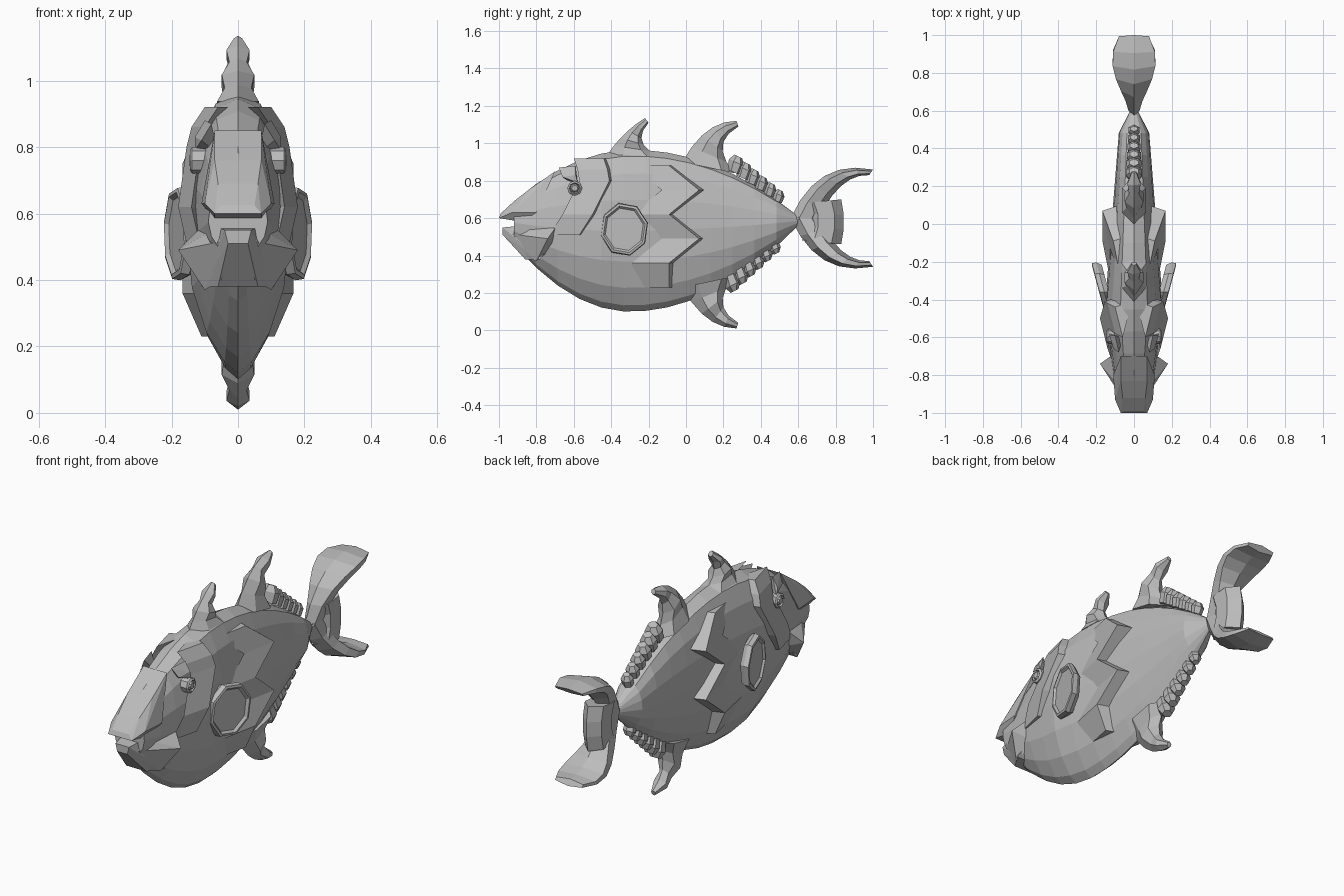
import bpy
import bmesh
from math import cos, sin, pi, radians
from mathutils import Vector

cube = bpy.data.objects.get("Cube")
if cube:
    bpy.data.objects.remove(cube)

grey = bpy.data.materials.new("plain grey")
grey.use_nodes = True
grey.diffuse_color = (.5, .5, .5, 1)
grey.node_tree.nodes["Principled BSDF"].inputs["Base Color"].default_value = grey.diffuse_color


def finish(name, bm):
    bmesh.ops.recalc_face_normals(bm, faces=bm.faces[:])
    mesh = bpy.data.meshes.new(name)
    bm.to_mesh(mesh)
    bm.free()
    mesh.materials.append(grey)
    obj = bpy.data.objects.new(name, mesh)
    bpy.context.collection.objects.link(obj)


def loft(name, rings):
    """Skin a list of equal closed rings and cap both ends."""
    bm = bmesh.new()
    rows = [[bm.verts.new(point) for point in ring] for ring in rings]
    count = len(rows[0])
    for near, far in zip(rows, rows[1:]):
        for i in range(count):
            j = (i + 1) % count
            bm.faces.new((near[i], near[j], far[j], far[i]))
    bm.faces.new(rows[0])
    bm.faces.new(rows[-1])
    finish(name, bm)


def hull(name, points):
    bm = bmesh.new()
    for point in points:
        bm.verts.new(point)
    bmesh.ops.convex_hull(bm, input=bm.verts[:])
    bmesh.ops.dissolve_limit(bm, angle_limit=radians(3), verts=bm.verts[:], edges=bm.edges[:])
    finish(name, bm)


def mirrored(points):
    return [(side * x, y, z) for x, y, z in points for side in (1, -1)]


def bend(curve, t):
    """Point on a three point curve in the y, z plane."""
    start, middle, end = (Vector((0, y, z)) for y, z in curve)
    return start.lerp(middle, t).lerp(middle.lerp(end, t), t)


def fin(name, front, back, width, steps=5):
    """Hexagonal fin between two curved edges, with width(t) as half thickness."""
    rings = []
    for i in range(steps + 1):
        t = i / steps
        lead, trail = bend(front, t), bend(back, t)
        across = Vector((width(t), 0, 0))
        shoulder, heel = lead.lerp(trail, .3), lead.lerp(trail, .75)
        rings.append([lead, shoulder + across, heel + across,
                      trail, heel - across, shoulder - across])
    loft(name, rings)


def body_edge(y, crest, peak, nose, tail):
    """Parabolic outline from its crest towards the nose and tail heights."""
    if y < crest:
        return peak + (nose - peak) * ((y - crest) / (-.92 - crest)) ** 2
    return peak + (tail - peak) * ((y - crest) / (.6 - crest)) ** 2


def body_ring(y):
    top = body_edge(y, -.28, .965, .69, .61)
    bottom = body_edge(y, -.3, .1, .46, .56)
    slope = .08 if y > -.45 else -.14
    width = min(.155 - slope * (y + .45), .62 - y)
    ring = []
    for i in range(16):
        angle = pi * i / 8
        reach = abs(sin(angle)) ** (.8 if cos(angle) > 0 else 1.4)
        x = width * reach * (1 if i < 8 else -1)
        ring.append((x, y, bottom + (top - bottom) * (1 + cos(angle)) / 2))
    return ring


# Body: slab-sided section, round above and wedge-shaped below
STEPS = 13
loft("body", [body_ring(-.92 + (.92 + .6) * i / STEPS) for i in range(STEPS + 1)])

# Mouth
hull("upper_snout", mirrored([
    (.07, -1, .6), (.05, -.99, .625), (.1, -.93, .63), (.06, -.92, .69),
    (.07, -.83, .76), (.11, -.8, .63), (.07, -.88, .58), (.07, -.7, .85)]))
hull("lower_jaw", mirrored([
    (.03, -.98, .51), (.04, -.98, .55), (.06, -.87, .56),
    (.06, -.86, .38), (.11, -.78, .38), (.06, -.7, .5)]))

# Large fins: the anal fin repeats the rear dorsal fin upside down


def knobbly(t):
    return .055 - .035 * t + .008 * cos(5 * pi * t)


fin("front_dorsal_fin", [(-.42, .94), (-.34, 1.06), (-.22, 1.135)],
    [(-.14, .93), (-.3, 1), (-.2, 1.11)], knobbly)
REAR_FRONT = [(-.02, .9), (.1, 1.12), (.27, 1.12)]
REAR_BACK = [(.26, .84), (.12, 1), (.28, 1.09)]
fin("rear_dorsal_fin", REAR_FRONT, REAR_BACK, knobbly)
fin("anal_fin", [(y, 1.13 - z) for y, z in REAR_FRONT],
    [(y, 1.13 - z) for y, z in REAR_BACK], knobbly)

# Rows of finlets, shrinking towards the tail
COUNT = 6
for row, start, end, up in (("upper", Vector((.26, .86)), Vector((.49, .7)), 1),
                            ("lower", Vector((.24, .28)), Vector((.47, .46)), -1)):
    for i in range(COUNT):
        t = i / (COUNT - 1)
        root, size = start.lerp(end, t), 1 - .3 * t

        def placed(offsets):
            return [root + size * Vector((y, up * z)) for y, z in offsets]
        fin(f"{row}_finlet_{i + 1}", placed([(-.04, 0), (-.04, .07), (0, .08)]),
            placed([(.03, -.03), (.07, .02), (.04, .06)]),
            lambda t: size * (.035 + .04 * t - .05 * t * t), 2)

# Tail: curved lobes that flare sideways, joined by a centre web
for name, up in (("upper", 1), ("lower", -1)):
    def placed(curve):
        return [(y, .6 + up * z) for y, z in curve]
    fin(f"tail_{name}_lobe", placed([(.56, 0), (.7, .32), (1, .26)]),
        placed([(.7, -.02), (.82, .24), (.98, .23)]),
        lambda t: .03 + .085 * sin(pi * t ** 1.5 * .8), 6)
fin("tail_web", [(.62, .48), (.68, .6), (.62, .68)],
    [(.83, .46), (.86, .58), (.83, .7)], lambda t: .055, 3)

# Raised flap edges: ridge lines standing proud of the body
GILL = [(.1, -.44, .92), (.14, -.42, .86), (.155, -.41, .8),
        (.18, -.5, .62), (.155, -.57, .51)]
SCALE = [(.11 if i in (0, 5) else .167, .07 if i in (1, 3) else -.09, .88 - .13 * i)
         for i in range(6)]

for side, s in (("left", 1), ("right", -1)):
    def flap(name, line, reach):
        loft(f"{side}_{name}", [[(s * (x - .04), y - reach, z), (s * x, y, z),
                                 (s * (x - .09), y + .03, z)] for x, y, z in line])
    flap("gill_flap", GILL, .16)
    flap("body_scale", SCALE, .2)

    # Cheek: sharp wing beside the lower jaw
    hull(f"{side}_cheek", [(s * x, y, z) for x, y, z in (
        (.18, -.74, .49), (.11, -.69, .56), (.1, -.8, .37), (.05, -.88, .4),
        (.03, -.97, .52), (.06, -.88, .56), (.06, -.7, .45))])

    # Pectoral fin: dished octagonal plate leaning outward
    def rim(scale, out):
        points = []
        for i in range(8):
            angle = pi * (i + .3) / 4
            y, z = .13 * scale * cos(angle), .145 * scale * sin(angle)
            points.append((s * (.185 + .27 * y + out), y - .33, z + .54))
        return points
    loft(f"{side}_pectoral_fin", [rim(.9, -.045), rim(1, -.02), rim(.97, .005),
                                  rim(.88, .008), rim(.8, -.004)])

    # Brow and eye
    hull(f"{side}_brow", [(s * x, y, z) for x, y, z in (
        (.08, -.68, .87), (.1, -.59, .88), (.13, -.59, .83), (.11, -.66, .82),
        (.13, -.58, .79), (.06, -.6, .78))])

    def disc(radius, x):
        return [(s * x, -.595 + radius * cos(i * pi / 4), .76 + radius * sin(i * pi / 4))
                for i in range(8)]
    loft(f"{side}_eye", [disc(.04, .09), disc(.04, .138), disc(.03, .145),
                         disc(.024, .134), disc(.016, .146)])
